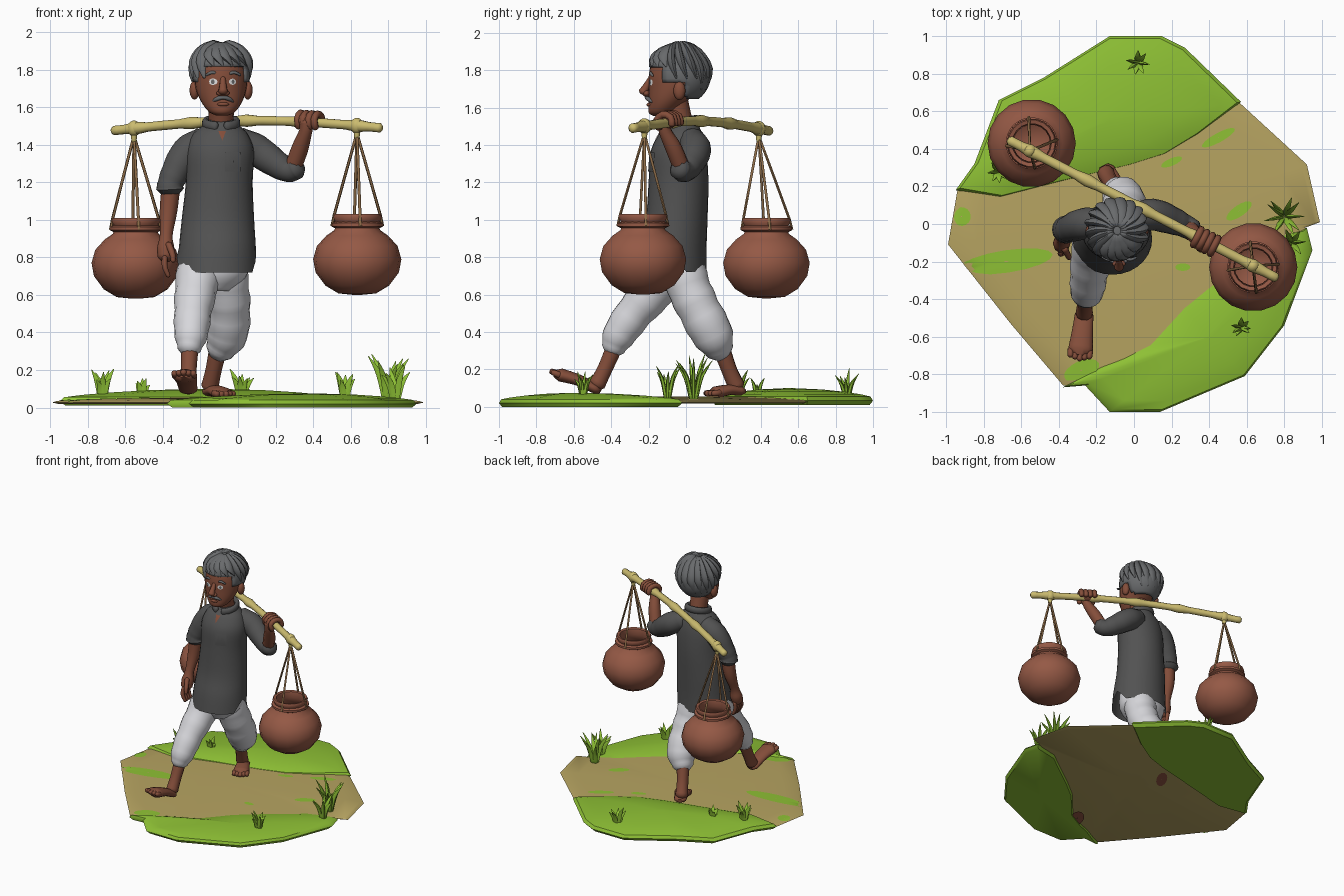
import bpy, bmesh, random
from math import sin, cos, pi, radians
from mathutils import Vector

random.seed(4)
cube = bpy.data.objects.get("Cube")
if cube:
    bpy.data.objects.remove(cube, do_unlink=True)


def material(name, *rgb):
    m = bpy.data.materials.new(name)
    m.use_nodes = True
    m.diffuse_color = (*rgb, 1)
    m.node_tree.nodes["Principled BSDF"].inputs["Base Color"].default_value = (*rgb, 1)
    return m


skin = material("brown skin", .23, .075, .042)
clay = material("clay", .3, .1, .06)
shirt = material("grey cloth", .085, .085, .085)
grey = material("grey hair", .14, .145, .15)
white = material("white cloth", .68, .68, .71)
bamboo = material("bamboo", .6, .5, .16)
sand = material("sandy path", .47, .37, .12)
grass = material("grass green", .27, .53, .035)
hemp = material("rope", .27, .15, .065)
eyewhite = material("eye white", .75, .75, .75)


def finish(name, bm, mat, angle=60):
    bmesh.ops.recalc_face_normals(bm, faces=bm.faces)
    me = bpy.data.meshes.new(name)
    bm.to_mesh(me)
    bm.free()
    me.materials.append(mat)
    me.polygons.foreach_set("use_smooth", [True] * len(me.polygons))
    me.set_sharp_from_angle(angle=radians(angle))
    ob = bpy.data.objects.new(name, me)
    bpy.context.collection.objects.link(ob)
    return ob


def resample(pts, n):
    # smooth spline through tuples of any length
    out = []
    for i in range(len(pts) - 1):
        a, b, c, d = (pts[max(0, min(len(pts) - 1, i + k))] for k in (-1, 0, 1, 2))
        for j in range(n):
            t = j / n
            out.append(tuple(q + .5 * t * (r - p + t * (2 * p - 5 * q + 4 * r - s + t * (3 * (q - r) + s - p)))
                             for p, q, r, s in zip(a, b, c, d)))
    return out + [tuple(pts[-1])]


def skin_rings(bm, rings, caps=True):
    rings = [[bm.verts.new(p) for p in ring] for ring in rings]
    n = len(rings[0])
    for lo, hi in zip(rings, rings[1:]):
        for k in range(n):
            bm.faces.new((lo[k], lo[(k + 1) % n], hi[(k + 1) % n], hi[k]))
    if caps:
        bm.faces.new(rings[0])
        bm.faces.new(rings[-1])


def tubes(name, paths, mat, sides=10, n=4, flat=1, ripple=0, ref=None):
    # round-ended tubes along (x, y, z, radius) points
    bm = bmesh.new()
    for path in paths:
        pts = [(Vector(p[:3]), p[3]) for p in resample(path, n)]
        (p0, r0), (p1, r1) = pts[0], pts[-1]
        t0, t1 = (p0 - pts[1][0]).normalized(), (p1 - pts[-2][0]).normalized()
        pts = [(p0 + t0 * r0 * .5, r0 * .55)] + pts + [(p1 + t1 * r1 * .5, r1 * .55)]
        axis = ref or ((0, 1, 0) if abs((p1 - p0).normalized().z) > .75 else (0, 0, 1))
        rings = []
        for i, (p, r) in enumerate(pts):
            t = pts[min(i + 1, len(pts) - 1)][0] - pts[max(i - 1, 0)][0]
            side = t.cross(Vector(axis)).normalized()
            up = side.cross(t).normalized() * flat
            r *= 1 + ripple * sin(i * 1.9)
            rings.append([p + r * (side * cos(a) + up * sin(a))
                          for a in (2 * pi * k / sides for k in range(sides))])
        skin_rings(bm, rings)
    return finish(name, bm, mat)


def loft(name, sections, mat, sides=28, n=4, slit=0, caps=True):
    # stacked ellipses (x, y, z, rx, ry); slit opens the lower side seams
    rings = []
    for k, (x, y, z, rx, ry) in enumerate(resample(sections, n)):
        lift = slit * max(0, 1 - k / n)
        rings.append([(x + rx * cos(a), y + ry * sin(a), z + lift * max(0, abs(cos(a)) - .94) / .06)
                      for a in (2 * pi * i / sides for i in range(sides))])
    bm = bmesh.new()
    skin_rings(bm, rings, caps)
    return finish(name, bm, mat)


def ball(name, loc, size, mat):
    bm = bmesh.new()
    bmesh.ops.create_uvsphere(bm, u_segments=16, v_segments=10, radius=1)
    for v in bm.verts:
        v.co = Vector(loc) + v.co * Vector(size)
    return finish(name, bm, mat)


def decal(name, target, loc, rx, ry, mat, flat_ground=False, sides=16, turn=0, lift=.004):
    # thin patch that clings to a surface
    bm = bmesh.new()
    rings = []
    for s in (.05, .4, .7, 1):
        ring = []
        for k in range(sides):
            a = 2 * pi * k / sides + (0 if flat_ground else turn)
            u, v = rx * s * cos(a), ry * s * sin(a)
            if flat_ground:
                u, v = u * cos(turn) - v * sin(turn), u * sin(turn) + v * cos(turn)
            ring.append(Vector(loc) + Vector((u, v, 0) if flat_ground else (u, 0, v)))
        rings.append(ring)
    skin_rings(bm, rings, False)
    ob = finish(name, bm, mat)
    wrap = ob.modifiers.new("cling", 'SHRINKWRAP')
    wrap.target, wrap.offset, wrap.wrap_mode = target, lift, 'ABOVE_SURFACE'


def slab(name, outline, centre, base, edge, crown, mat, scale=1):
    cx, cy = centre
    levels = [(.05, base), (.96, base), (1, (base + edge) / 2), (.97, edge)]
    levels += [(s, edge + (crown - edge) * (1 - s * s)) for s in (.85, .65, .4, .05)]
    bm = bmesh.new()
    skin_rings(bm, [[(cx + (x - cx) * s * scale, cy + (y - cy) * s * scale, z) for x, y in outline]
                    for s, z in levels])
    return finish(name, bm, mat, 40)


# Ground: sandy path between two grassy banks
back_rim = [(.57, .65), (.27, .94), (.15, 1), (-.13, 1), (-.48, .78), (-.72, .66), (-.85, .32), (-.95, .18)]
front_rim = [(-.38, -.87), (-.26, -.86), (-.13, -1), (.14, -1), (.59, -.81), (.8, -.54), (.95, -.14), (.92, -.02)]
back_edge = [(-.72, .14), (-.4, .22), (-.02, .31), (.17, .37), (.35, .48)]
front_edge = [(.73, -.06), (.4, -.3), (.25, -.42), (.05, -.65), (-.1, -.73), (-.2, -.77)]
path_outline = back_rim + [(-1, -.11), (-.85, -.3), (-.66, -.54)] + front_rim + [(1, .01), (.93, .32)]
path = slab("path", path_outline, (0, 0), .018, .036, .055, sand, .99)
slab("back_bank", back_rim + back_edge, (-.15, .55), .01, .055, .1, grass)
slab("front_bank", front_rim + front_edge, (.4, -.6), 0, .04, .075, grass)
for x, y, rx, ry, turn in ((-.68, -.2, .25, .06, .15), (-.92, .04, .05, .05, .5), (.56, .07, .08, .03, .6),
                           (.26, -.23, .04, .02, 0), (.45, .46, .1, .025, .5), (.2, .33, .06, .02, .4),
                           (-.28, -.78, .1, .05, .4)):
    decal("grass_patch", path, (x, y, .07), rx, ry, grass, True, turn=turn)
decal("bare_soil_front", path, (0, -.66, .005), .1, .05, clay, True, turn=1, lift=.012)
decal("bare_soil_back", path, (-.12, .18, .005), .1, .04, clay, True, turn=1)

# Grass tufts
for x, y, height, count in ((.02, .86, .16, 7), (-.72, .28, .15, 8), (-.51, .38, .1, 5),
                            (.8, .04, .27, 9), (.84, -.1, .19, 6), (.57, -.55, .13, 7)):
    blades = []
    for i in range(count):
        a = 2 * pi * i / count + random.uniform(-.3, .3)
        h = height * random.uniform(.55, 1)
        dx, dy = cos(a) * height * .4, sin(a) * height * .4
        blades.append([(x + dx * .15, y + dy * .15, .04, .016), (x + dx * .45, y + dy * .45, .06 + h * .55, .017),
                       (x + dx, y + dy, .06 + h, .002)])
    tubes("grass_tuft", blades, grass, sides=5, n=3, flat=.6)


# Bamboo yoke
def yoke(t):
    return -.66 + 1.415 * t, .444 - .729 * t, 1.475 + .015 * t + .045 * sin(pi * t)


tubes("yoke", [[(*yoke(i / 24), .034 if i % 5 == 2 else .026) for i in range(25)]], bamboo, n=2)

# Hanging pots
pot_profile = [(.02, 0), (.1, .008), (.17, .05), (.222, .12), (.235, .19), (.215, .26), (.165, .315), (.122, .345),
               (.114, .37), (.122, .395), (.132, .415), (.125, .43), (.105, .425), (.098, .38), (.12, .33),
               (.19, .25), (.2, .15), (.1, .04), (.02, .03)]
for x, y, z, t in ((.635, -.23, .6, .914), (-.545, .43, .58, .075)):
    loft("pot", [(x, y, z + h, r, r) for r, h in pot_profile], clay, sides=18, n=1)
    loft("neck_cord", [(x, y, z + h, r, r) for r, h in ((.118, .355), (.138, .365), (.138, .382), (.118, .39))],
         clay, n=1, caps=False)
    kx, ky, kz = yoke(t)
    ball("yoke_lashing", (kx, ky, kz), (.036, .036, .042), bamboo)
    tubes("hanging_loop", [[(kx, ky, kz, .022), (kx, ky, kz - .07, .013)]], bamboo)
    cords = []
    for k in range(4):
        a = k * pi / 2 + .12
        cords.append([(kx, ky, kz - .04, .008), (x + .125 * cos(a), y + .125 * sin(a), z + .42, .008),
                      (x + .13 * cos(a), y + .13 * sin(a), z + .37, .009)])
    tubes("pot_cords", cords, hemp, sides=6, n=2)

# Shirt
torso = loft("shirt", [(-.115, -.08, .72, .212, .19), (-.11, -.07, .85, .205, .18), (-.107, -.05, 1, .193, .165),
                       (-.1, -.04, 1.2, .178, .16), (-.095, -.04, 1.36, .18, .15), (-.095, -.03, 1.45, .15, .12),
                       (-.09, -.02, 1.5, .1, .09), (-.09, -.02, 1.53, .075, .075)], shirt, slit=.09, caps=False)
collar = []
for i in range(11):
    a = .3 + i * (2 * pi - .6) / 10
    collar.append((-.09 + .085 * sin(a), -.03 - .085 * cos(a), 1.515 - .02 * cos(a), .018))
tubes("collar", [collar], shirt, flat=1.5, n=2)
decal("neck_opening", torso, (-.085, -.15, 1.46), .025, .05, skin, sides=3, turn=-pi / 2)
decal("pocket", torso, (-.02, -.2, 1.31), .07, .075, shirt, sides=4, turn=pi / 4, lift=.008)
tubes("right_sleeve", [[(-.18, .01, 1.42, .075), (-.27, 0, 1.36, .085), (-.335, -.02, 1.25, .075),
                        (-.36, -.03, 1.19, .068), (-.362, -.03, 1.165, .074)]], shirt, sides=16, ripple=.015)
tubes("left_sleeve", [[(0, .03, 1.42, .075), (.1, .05, 1.37, .085), (.2, .02, 1.3, .075),
                       (.27, -.01, 1.262, .062), (.315, -.035, 1.275, .058)]], shirt, sides=16, ripple=.015)

# Trousers
loft("trouser_seat", [(-.13, -.06, .62, .09, .09), (-.125, -.06, .72, .18, .145), (-.115, -.05, .9, .165, .14)], white)
tubes("right_trouser_leg", [[(-.19, -.05, .8, .125), (-.22, -.15, .65, .115), (-.24, -.27, .51, .1),
                             (-.25, -.355, .39, .09), (-.26, -.39, .31, .062)]], white, sides=18, ripple=.03)
tubes("left_trouser_leg", [[(-.08, -.03, .8, .12), (-.06, .01, .65, .118), (-.05, .07, .52, .115),
                            (-.06, .14, .39, .112), (-.1, .18, .3, .075)]], white, sides=18, ripple=.03)


# Bare legs and feet
def foot(name, heel, toe, width):
    heel, toe = Vector(heel), Vector(toe)
    d = (toe - heel).normalized()
    side = d.cross(Vector((0, 0, 1))).normalized()
    sole = [(*heel, width * .75), (*(heel.lerp(toe, .5) + Vector((0, 0, .01))), width * .85), (*toe, width)]
    tubes(name, [sole], skin, sides=14, flat=.55)
    toes = []
    for k in range(-2, 3):
        p = toe + side * k * width * .38
        toes.append([(*p, .018), (*(p + d * (.055 - .008 * abs(k))), .016)])
    tubes(name + "_toes", toes, skin, n=2)


tubes("right_shin", [[(-.255, -.37, .35, .048), (-.262, -.43, .21, .042), (-.265, -.475, .12, .046)]], skin)
tubes("left_shin", [[(-.1, .18, .34, .05), (-.13, .23, .2, .043), (-.15, .27, .11, .047)]], skin)
foot("right_foot", (-.265, -.48, .095), (-.285, -.67, .17), .066)
foot("left_foot", (-.15, .29, .085), (-.085, .16, .075), .062)

# Right arm, hanging
tubes("right_forearm", [[(-.355, -.03, 1.2, .05), (-.37, -.04, 1.05, .047), (-.382, -.08, .92, .034),
                         (-.385, -.1, .85, .046), (-.385, -.115, .8, .042)]], skin)
fingers = [[(-.39, -.15 + k * .025, .8, .015), (-.39, -.16 + k * .026, .75, .015), (-.37, -.155 + k * .025, .7, .011)]
           for k in range(4)]
fingers.append([(-.37, -.13, .87, .018), (-.35, -.17, .82, .016), (-.345, -.18, .78, .013)])
tubes("right_fingers", fingers, skin, sides=8)

# Left arm, gripping the yoke
tubes("left_forearm", [[(.29, -.02, 1.27, .045), (.33, -.065, 1.38, .045), (.36, -.11, 1.47, .035),
                        (.365, -.115, 1.52, .04)]], skin)
ball("left_palm", (.37, -.095, 1.53), (.065, .05, .042), skin)
grip = []
for k in range(4):
    x, y, z = yoke(.705 + k * .021)
    grip.append([(x + .022 * cos(a), y + .043 * cos(a), z + .005 + .043 * sin(a), .019)
                 for a in (-2.3, -3.4, -4.5, -5.6, -6.6)])
tubes("left_fingers", grip, skin, n=2, sides=8, ref=(.87, -.5, 0))

# Head
tubes("neck", [[(-.09, -.01, 1.42, .07), (-.09, -.03, 1.52, .066), (-.09, -.06, 1.63, .072)]], skin, sides=16)
head = loft("head", [(-.085, -.14, 1.555, .03, .035), (-.085, -.13, 1.575, .07, .07), (-.087, -.1, 1.63, .11, .1),
                     (-.09, -.065, 1.7, .135, .135), (-.09, -.05, 1.78, .14, .148), (-.09, -.04, 1.86, .125, .135),
                     (-.09, -.04, 1.91, .07, .08)], skin)
tubes("nose", [[(-.08, -.19, 1.755, .014), (-.08, -.212, 1.715, .019), (-.08, -.23, 1.682, .026)]], skin)
ball("nostrils", (-.08, -.212, 1.675), (.036, .02, .018), skin)
ball("lower_lip", (-.08, -.195, 1.615), (.032, .016, .011), skin)
for x in (-.135, -.022):
    decal("eye", head, (x, -.2, 1.735), .026, .017, eyewhite)
    decal("iris", head, (x, -.2, 1.735), .011, .013, grey, lift=.007)
    tubes("eyebrow", [[(x - .035, -.175, 1.77, .006), (x, -.19, 1.785, .009), (x + .035, -.178, 1.77, .006)]], grey)
tubes("moustache", [[(-.14, -.178, 1.628, .004), (-.115, -.197, 1.642, .011), (-.08, -.21, 1.652, .011),
                     (-.045, -.197, 1.642, .011), (-.025, -.178, 1.628, .004)]], grey)
for x in (-.232, .052):
    ball("ear", (x, -.035, 1.69), (.026, .032, .05), skin)

# Hair cap and swept locks
centre, size = Vector((-.09, -.035, 1.775)), Vector((.155, .168, .163))
hair = bmesh.new()
bmesh.ops.create_uvsphere(hair, u_segments=32, v_segments=24, radius=1)
for v in hair.verts:
    v.co = centre + v.co * size
bald = []
for f in hair.faces:
    c = f.calc_center_median()
    line = 1.825 if c.y < -.12 else 1.73 if c.y < 0 else 1.64
    if c.z < line:
        bald.append(f)
bmesh.ops.delete(hair, geom=bald, context='FACES')
finish("hair", hair, grey).modifiers.new("thickness", 'SOLIDIFY').thickness = .012
locks = []
for i in range(18):
    a = 2 * pi * i / 18
    low = .3 if cos(a) > .55 else -.1 if cos(a) > -.3 else -.5
    lock = []
    for e, r, turn in ((1.35, .03, 0), (.9, .036, .12), ((low + .9) / 2, .034, .25), (low, .01, .42)):
        p = Vector((cos(e) * sin(a + turn), -cos(e) * cos(a + turn), sin(e)))
        lock.append((*(centre + p * size * .97), r))
    locks.append(lock)
tubes("hair_locks", locks, grey, sides=8, n=3, flat=.6)
